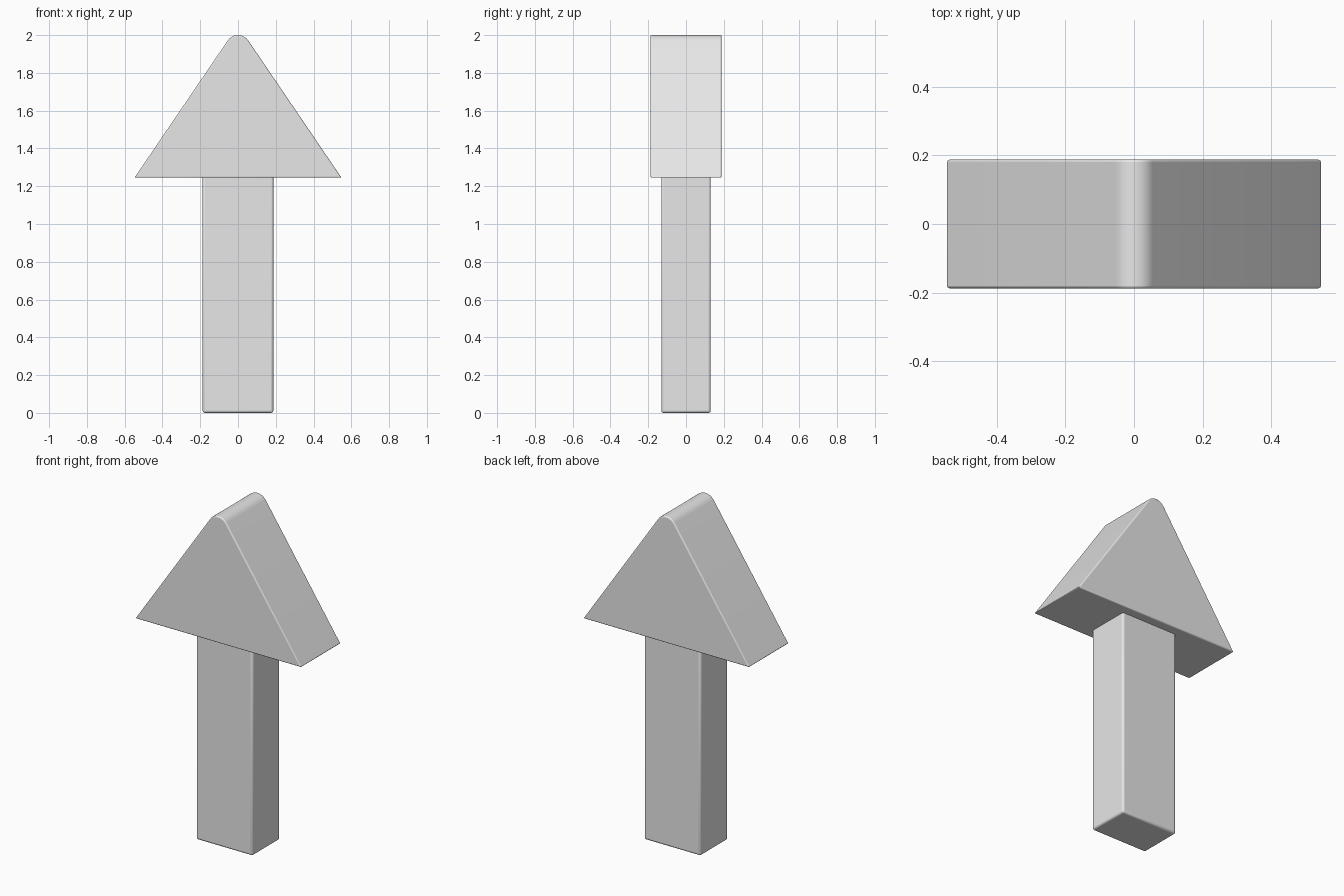
import bpy, bmesh, math
from mathutils import Matrix

cube = bpy.data.objects.get("Cube")
if cube:
    bpy.data.objects.remove(cube, do_unlink=True)

grey = bpy.data.materials.new("light grey")
grey.use_nodes = True
grey.diffuse_color = (0.8, 0.8, 0.8, 1)
grey.node_tree.nodes["Principled BSDF"].inputs["Base Color"].default_value = (0.8, 0.8, 0.8, 1)


def finish(name, bm, bevel):
    """Turn a bmesh into a smooth object with softly rounded edges."""
    bmesh.ops.recalc_face_normals(bm, faces=bm.faces)
    mesh = bpy.data.meshes.new(name)
    bm.to_mesh(mesh)
    bm.free()
    mesh.materials.append(grey)
    obj = bpy.data.objects.new(name, mesh)
    bpy.context.collection.objects.link(obj)
    mod = obj.modifiers.new("rounded edges", 'BEVEL')
    mod.width = bevel
    mod.segments = 3
    mod.limit_method = 'ANGLE'
    mod.angle_limit = math.radians(30)
    bpy.ops.object.select_all(action='DESELECT')
    obj.select_set(True)
    bpy.context.view_layer.objects.active = obj
    bpy.ops.object.shade_smooth_by_angle(angle=math.radians(35))
    return obj


# Shaft: a square-cut post running slightly into the head
shaft_top = 1.26
bm = bmesh.new()
bmesh.ops.create_cube(bm, size=1, matrix=Matrix.Translation((0, 0, shaft_top / 2))
                      @ Matrix.Diagonal((0.374, 0.26, shaft_top, 1)))
finish("shaft", bm, 0.012)

# Arrow head: triangle with a rounded tip, extruded front to back
half_width, base, depth, radius = 0.548, 1.245, 0.376, 0.066
normal = math.atan2(0.564, 0.826)   # direction the right slope faces
centre = 2 - radius
steps = 12
profile = [(-half_width, base), (half_width, base)]
for i in range(steps + 1):
    a = normal + (math.pi - 2 * normal) * i / steps
    profile.append((radius * math.cos(a), centre + radius * math.sin(a)))

bm = bmesh.new()
face = bm.faces.new([bm.verts.new((x, -depth / 2, z)) for x, z in profile])
out = bmesh.ops.extrude_face_region(bm, geom=[face])
for v in out["geom"]:
    if isinstance(v, bmesh.types.BMVert):
        v.co.y = depth / 2
if not face.is_valid or len(bm.faces) < len(profile) + 2:
    bm.faces.new([v for v in face.verts] if face.is_valid else
                 [v for v in bm.verts if v.co.y < 0])
finish("arrow_head", bm, 0.007)
